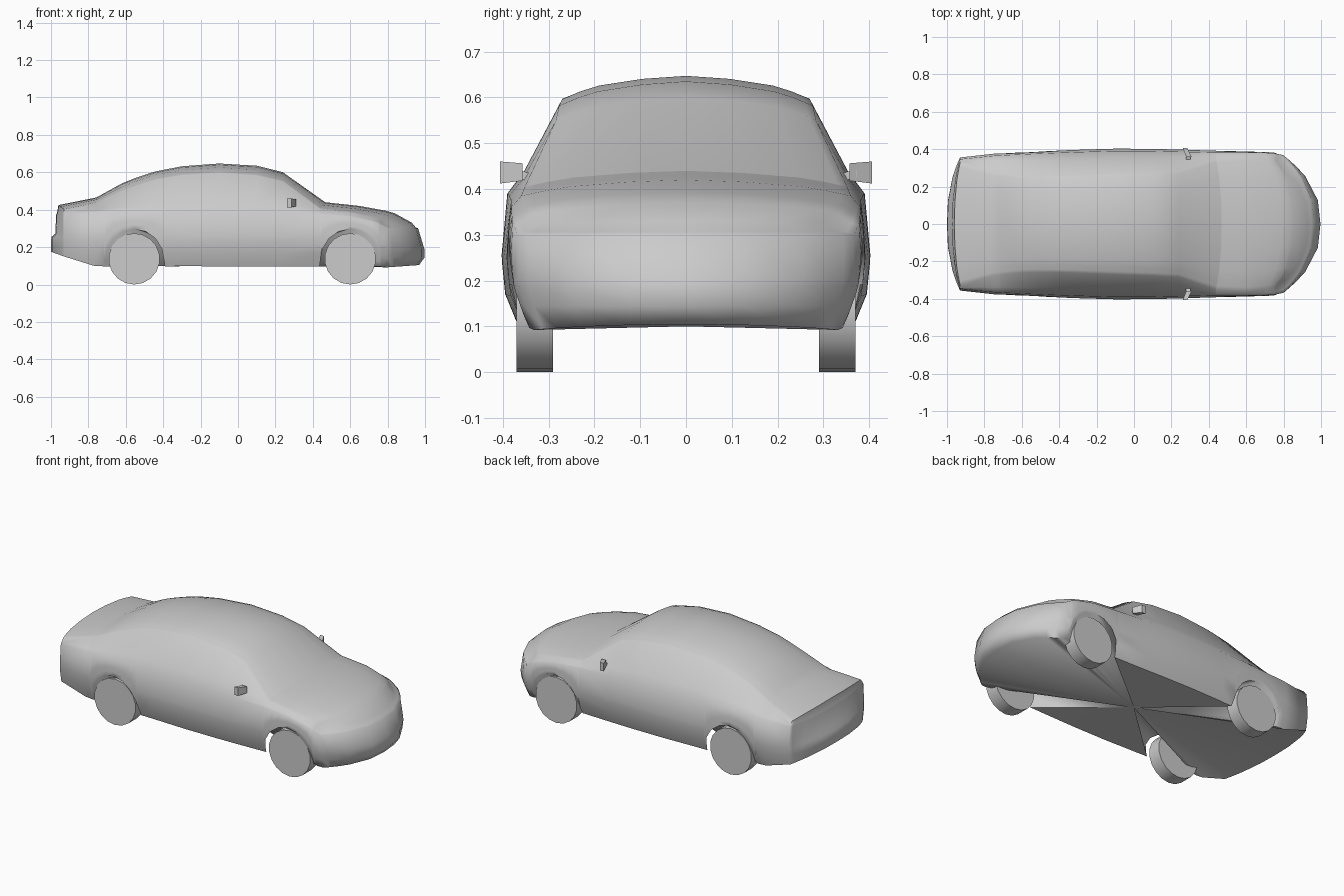
import bpy, bmesh, math

if "Cube" in bpy.data.objects:
    bpy.data.objects.remove(bpy.data.objects["Cube"])

WHEELS_X = (-0.555, 0.60)

# Stations along x: centre top z, roof edge z, roof edge half width, body half width, belt z, bow
STATIONS = [
    (-0.93, .425, .403, .325, .356, .375, -.030),
    (-0.75, .465, .440, .275, .376, .385, -.008),
    (-0.60, .552, .507, .260, .384, .388, 0),
    (-0.45, .603, .558, .258, .391, .390, 0),
    (-0.30, .632, .584, .262, .397, .390, 0),
    (-0.10, .647, .597, .270, .403, .390, 0),
    (0.10, .635, .582, .277, .402, .390, 0),
    (0.24, .600, .550, .284, .398, .385, 0),
    (0.435, .440, .405, .352, .392, .375, .030),
    (0.60, .420, .385, .360, .390, .362, .050),
    (0.74, .388, .356, .343, .384, .332, .085),
    (0.80, .330, .325, .312, .370, .300, .130),
]
FLOOR = [(-.93, .15), (-.77, .10), (.44, .095), (.80, .092)]
SIDE = [(.08, .88), (.10, .91), (.17, .98), (.25, 1), (.33, .99), (.40, .965)]
ACROSS = [(1, 0), (.94, .13), (.85, .33), (.70, .58), (.35, .87), (0, 1)]
ACROSS = ACROSS + [(-f, h) for f, h in ACROSS[-2::-1]]


def interp(table, x):
    """Piecewise linear lookup of every column after the first."""
    x = min(max(x, table[0][0]), table[-1][0])
    for a, b in zip(table, table[1:]):
        if x <= b[0]:
            t = (x - a[0]) / (b[0] - a[0])
            return [p + (q - p) * t for p, q in zip(a[1:], b[1:])]


def finish(name, bm, angle):
    bmesh.ops.recalc_face_normals(bm, faces=bm.faces)
    me = bpy.data.meshes.new(name)
    bm.to_mesh(me)
    bm.free()
    ob = bpy.data.objects.new(name, me)
    bpy.context.collection.objects.link(ob)
    bpy.ops.object.select_all(action='DESELECT')
    ob.select_set(True)
    bpy.context.view_layer.objects.active = ob
    bpy.ops.object.shade_smooth_by_angle(angle=math.radians(angle))
    return ob


# Station list with wheel arches raising the lower edge
cuts = {s[0]: interp(FLOOR, s[0])[0] for s in STATIONS
        if all(abs(s[0] - c) > .165 for c in WHEELS_X)}
cuts[-0.77] = .10
for c in WHEELS_X:
    for k in range(9):
        a = math.pi * k / 8
        cuts[c + .16 * math.cos(a)] = .125 + .172 * math.sin(a)
    for s in (-.164, .164):
        cuts[c + s] = .097
stations = sorted(cuts.items())


def side_points(x, zb):
    """Half section from the lower edge up to the roof or bonnet edge."""
    zt, zr, wr, w, belt, bow = interp(STATIONS, x)
    pts = []
    for t in (0, .25, .46, .54, 1):
        z = zb + (belt - zb) * t
        pts.append((w * interp(SIDE, z)[0], z))
    y, z = pts[-1]
    pts.append((y + (wr - y) * .30, z + (zr - z) * .23))
    pts.append((wr, zr))
    return pts, zt, bow


# Body shell
bm = bmesh.new()
rights, lefts, tops = [], [], []
for x, zb in stations:
    pts, zt, bow = side_points(x, zb)
    wr, zr = pts[-1]
    top = [bm.verts.new((x + bow * (1 - abs(f) ** 2.5), wr * f, zr + (zt - zr) * h))
           for f, h in ACROSS]
    rights.append([bm.verts.new((x, y, z)) for y, z in pts[:-1]] + [top[0]])
    lefts.append([bm.verts.new((x, -y, z)) for y, z in pts[:-1]] + [top[-1]])
    tops.append(top)


def skin(rows):
    for a, b in zip(rows, rows[1:]):
        for i in range(len(a) - 1):
            bm.faces.new((a[i], a[i + 1], b[i + 1], b[i]))


for rows in (rights, lefts, tops):
    skin(rows)


# Bowed nose and tail
def end_cap(n, bows, lift):
    rows = []
    for j, bow in enumerate(bows):
        r, l = rights[n][j], lefts[n][j]
        mid = []
        for f, h in ACROSS[1:-1]:
            d = 1 - abs(f) ** 2.5
            mid.append(bm.verts.new((r.co.x + bow * d, r.co.y * f,
                                     r.co.z + lift * d * (j == 0))))
        rows.append([r] + mid + [l])
    rows.append(tops[n])
    skin(rows)
    return rows[0]


nose = end_cap(-1, (.168, .197, .197, .192, .163, .150), .012)
tail = end_cap(0, (-.070, -.070, -.068, -.047, -.042, -.038), .025)

# Underside fan
hub = bm.verts.new((0, 0, .10))
loop = ([s[0] for s in rights] + nose[1:-1] + [s[0] for s in reversed(lefts)]
        + tail[-2:0:-1])
for a, b in zip(loop, loop[1:] + loop[:1]):
    bm.faces.new((a, b, hub))
finish("car_body", bm, 68)

# Wheels and door mirrors
for side, s in (("left", 1), ("right", -1)):
    for end, x in zip(("rear", "front"), WHEELS_X):
        bpy.ops.mesh.primitive_cylinder_add(vertices=18, radius=.137, depth=.08,
                                            location=(x, s * .33, .137),
                                            rotation=(math.pi / 2, 0, 0))
        wheel = bpy.context.object
        wheel.name = f"{end}_{side}_wheel"
        bpy.ops.object.shade_smooth_by_angle(angle=math.radians(35))

    bm = bmesh.new()
    bmesh.ops.create_cube(bm, size=1)
    for v in bm.verts:
        outer = v.co.y > 0
        y = .406 if outer else .357
        z = (.460 if outer else .456) if v.co.z > 0 else (.412 if outer else .418)
        x = .298 - (y - .35) * .45 + v.co.x * (.024 if outer else .030)
        v.co = (x, y * s, z)
    # Mirror stalk reaching the door
    stalk = bmesh.ops.create_cube(bm, size=1)["verts"]
    for v in stalk:
        outer = v.co.y > 0
        v.co = (.29 + v.co.x * .025, s * (.372 if outer else .335),
                (.434 if outer else .424) + v.co.z * .018)
    finish(f"{side}_mirror", bm, 60)
